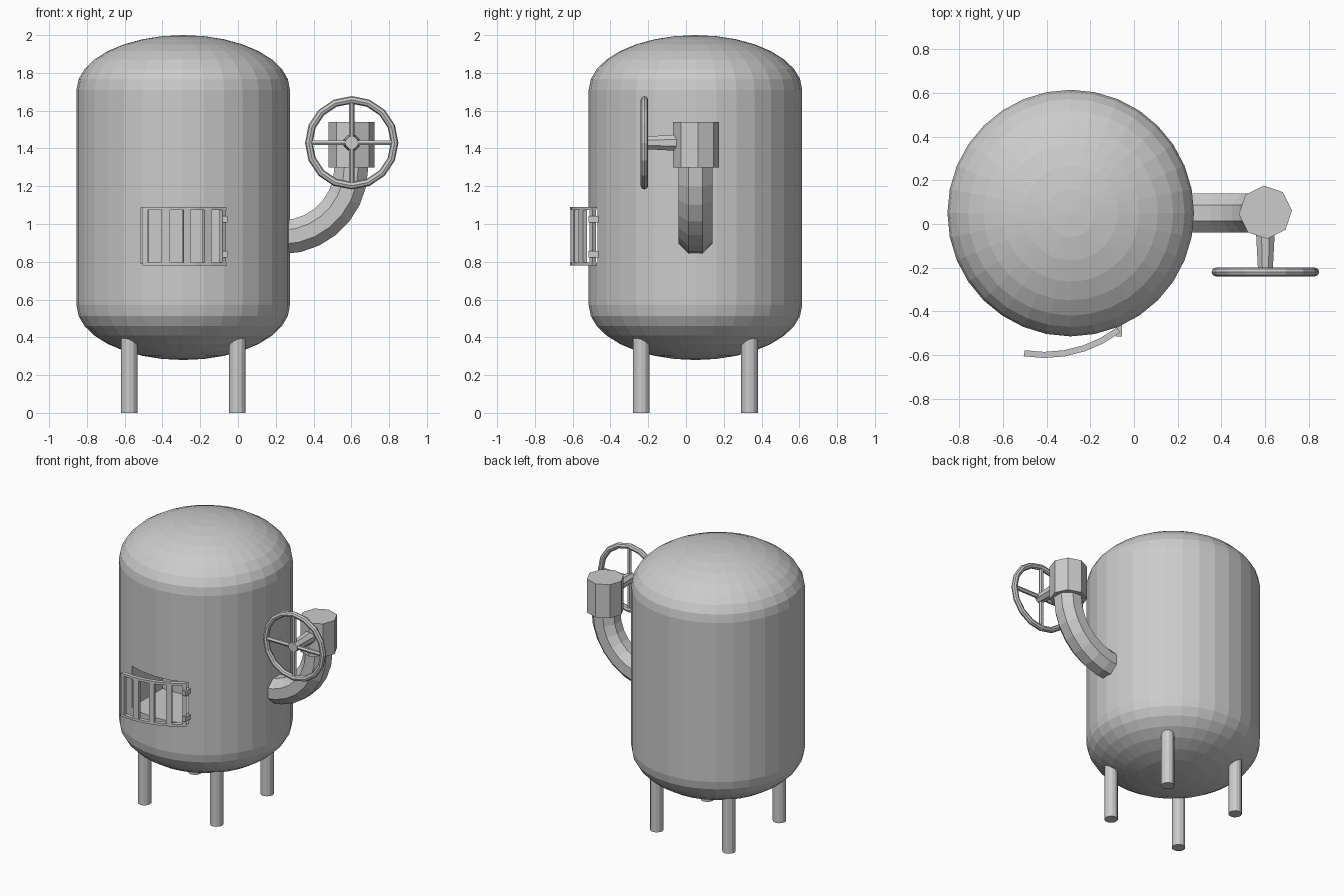
import bpy, bmesh
from math import sin, cos, pi, asin, radians
from mathutils import Vector, Matrix

if "Cube" in bpy.data.objects:
    bpy.data.objects.remove(bpy.data.objects["Cube"])

CX, CY, R = -0.29, 0.05, 0.565      # tank axis and radius


def make(name, bm):
    bmesh.ops.recalc_face_normals(bm, faces=bm.faces)
    me = bpy.data.meshes.new(name)
    bm.to_mesh(me)
    bm.free()
    ob = bpy.data.objects.new(name, me)
    bpy.context.collection.objects.link(ob)
    return ob


def skin(bm, rings, caps=True):
    """Bridge equal-length closed rings of points."""
    vs = [[bm.verts.new(p) for p in ring] for ring in rings]
    n = len(vs[0])
    for a, b in zip(vs, vs[1:]):
        for i in range(n):
            j = (i + 1) % n
            bm.faces.new((a[i], a[j], b[j], b[i]))
    if caps:
        bm.faces.new(vs[0])
        bm.faces.new(vs[-1])


def box(bm, lo, hi):
    lo, hi = Vector(lo), Vector(hi)
    m = Matrix.Translation((lo + hi) / 2) @ Matrix.Diagonal((*(hi - lo), 1))
    bmesh.ops.create_cube(bm, size=1, matrix=m)


def rod(bm, p, q, r0, r1, n, turn=0.0):
    p, q = Vector(p), Vector(q)
    rot = (q - p).to_track_quat('Z', 'Y')
    skin(bm, [[c + rot @ Vector((r * cos(turn + 2 * pi * i / n), r * sin(turn + 2 * pi * i / n), 0))
               for i in range(n)] for c, r in ((p, r0), (q, r1))])


# Tank with elliptical domed ends
bm = bmesh.new()
prof = []
for k in range(8):
    a = pi / 2 * (k + 0.25 if k == 0 else k) / 8 if k else 0
    prof.append((R * cos(a), 1.71 + 0.29 * sin(a)))
prof = [(r, 2.28 - z) for r, z in reversed(prof)] + prof
N = 32
skin(bm, [[(CX + r * cos(2 * pi * i / N), CY + r * sin(2 * pi * i / N), z) for i in range(N)]
          for r, z in prof], caps=False)
for z in (0.28, 2.0):
    pole = bm.verts.new((CX, CY, z))
    rim = [e for e in bm.edges if e.is_boundary and abs(e.verts[0].co.z - z) < 0.1]
    for e in rim:
        bm.faces.new((*e.verts, pole))
tank = make("tank", bm)

# Firebox recess cut into the front of the tank
bm = bmesh.new()
box(bm, (-0.515, -0.8, 0.79), (-0.065, -0.12, 1.085))
cutter = make("recess_cutter", bm)
cutter.hide_render = True
mod = tank.modifiers.new("recess", 'BOOLEAN')
mod.operation, mod.object, mod.solver = 'DIFFERENCE', cutter, 'EXACT'
bpy.context.view_layer.objects.active = tank
bpy.ops.object.modifier_apply(modifier=mod.name)
bpy.data.objects.remove(cutter)

# Four legs
for sx, side in ((-1, "left"), (1, "right")):
    for sy, end in ((-1, "front"), (1, "back")):
        bm = bmesh.new()
        x, y = CX + sx * 0.286, CY + sy * 0.286
        rod(bm, (x, y, 0), (x, y, 0.45), 0.044, 0.044, 12)
        make(f"{end}_{side}_leg", bm)

# Octagonal elbow pipe
bm = bmesh.new()
rings = []
for k in range(-1, 8):
    t = pi / 2 * max(k, 0) / 7
    d = Vector((sin(t), 0, -cos(t)))
    c = Vector((0.23, 0.05, 1.30)) + d * 0.37 - Vector((0.08 if k < 0 else 0, 0, 0))
    rings.append([c + d * (0.097 * cos(pi / 8 + pi / 4 * i)) +
                  Vector((0, 0.097 * sin(pi / 8 + pi / 4 * i), 0)) for i in range(8)])
skin(bm, rings)
make("elbow_pipe", bm)

# Valve body and tapered stem
bm = bmesh.new()
rod(bm, (0.602, 0.054, 1.30), (0.602, 0.054, 1.54), 0.122, 0.122, 8, radians(4))
make("valve_body", bm)
HUB = Vector((0.602, -0.22, 1.43))
bm = bmesh.new()
rod(bm, (HUB.x, -0.03, HUB.z), (HUB.x, -0.24, HUB.z), 0.047, 0.035, 8, pi / 8)
make("valve_stem", bm)

# Hand wheel: rim and crossed spokes
bm = bmesh.new()
rings = []
for i in range(17):
    a = 2 * pi * i / 16
    d = Vector((cos(a), 0, sin(a)))
    rings.append([HUB + d * (0.227 + 0.02 * cos(pi / 4 * j)) +
                  Vector((0, 0.02 * sin(pi / 4 * j), 0)) for j in range(8)])
skin(bm, rings, caps=False)
bmesh.ops.remove_doubles(bm, verts=bm.verts, dist=1e-5)
for d in (Vector((0.225, 0, 0)), Vector((0, 0, 0.225))):
    rod(bm, HUB - d, HUB + d, 0.015, 0.015, 6)
make("hand_wheel", bm)

# Curved grated door, swung slightly open on its right-hand hinges
DX, DY = -0.411, -0.035


def arc_bar(bm, x0, x1, z0, z1, n, r0=0.551, r1=0.579):
    a0, a1 = (asin((x - DX) / R) for x in (x0, x1))
    rings = []
    for k in range(n + 1):
        a = a0 + (a1 - a0) * k / n
        rings.append([(DX + r * sin(a), DY - r * cos(a), z)
                      for r, z in ((r0, z0), (r1, z0), (r1, z1), (r0, z1))])
    skin(bm, rings)


bm = bmesh.new()
for z0, z1 in ((0.78, 0.797), (1.073, 1.09)):
    arc_bar(bm, -0.503, -0.07, z0, z1, 5)
for x0, x1 in ((-0.503, -0.475), (-0.405, -0.362), (-0.29, -0.255), (-0.183, -0.147), (-0.09, -0.07)):
    arc_bar(bm, x0, x1, 0.79, 1.08, 1, 0.553, 0.577)
make("grate_door", bm)

# Door hinges
for name, z in (("lower", 0.84), ("upper", 1.025)):
    bm = bmesh.new()
    box(bm, (-0.083, -0.515, z - 0.017), (-0.055, -0.44, z + 0.017))
    make(f"{name}_hinge", bm)
